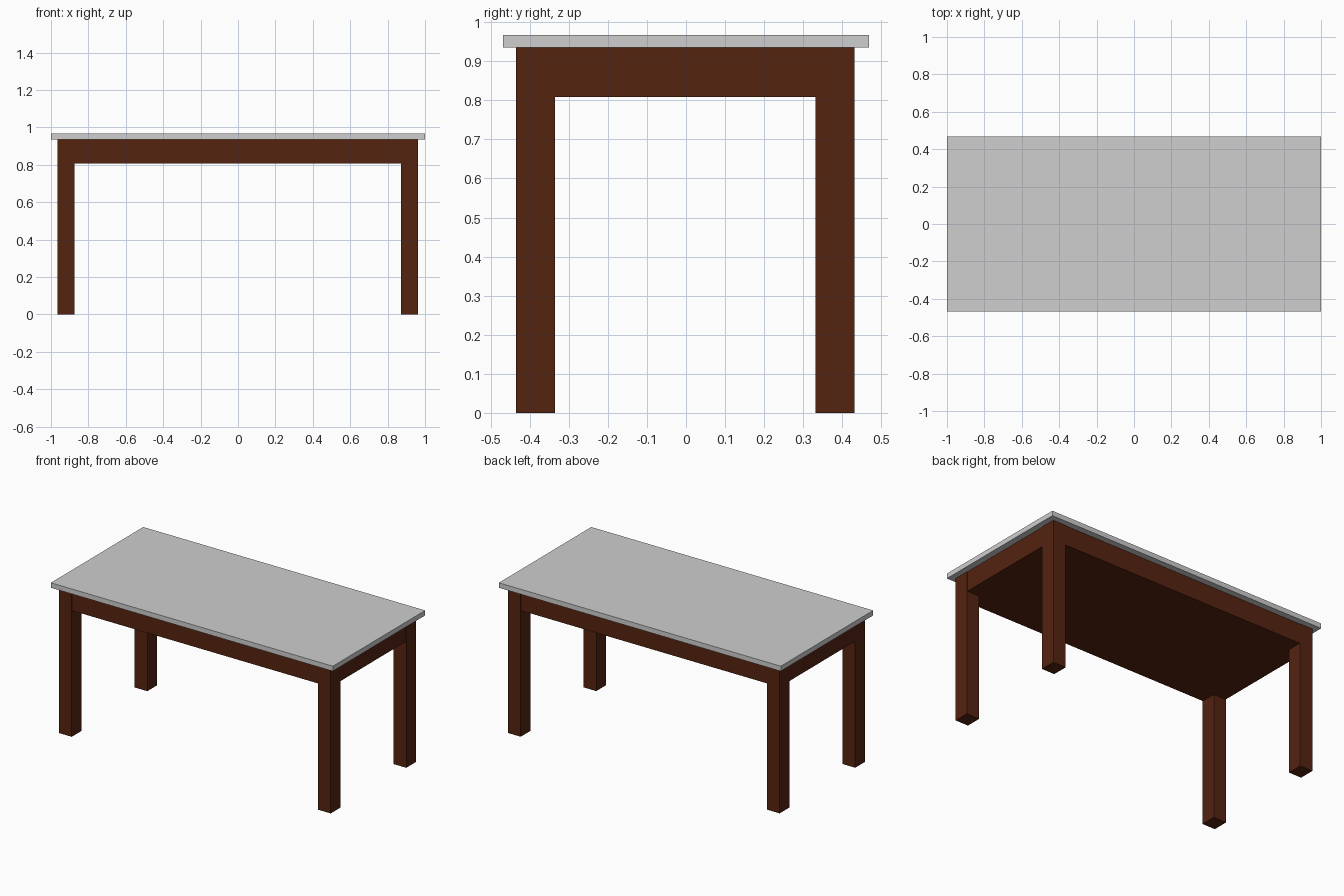
import bpy

if "Cube" in bpy.data.objects:
    bpy.data.objects.remove(bpy.data.objects["Cube"])


def material(name, rgb):
    m = bpy.data.materials.new(name)
    m.diffuse_color = (*rgb, 1.0)
    m.use_nodes = True
    m.node_tree.nodes["Principled BSDF"].inputs["Base Color"].default_value = m.diffuse_color
    return m


wood = material("dark brown wood", (0.09, 0.017, 0.005))
grey = material("light grey", (0.62, 0.62, 0.62))


def box(name, x, y, z, mat):
    """Box from (min, max) ranges on each axis."""
    bpy.ops.mesh.primitive_cube_add(size=1)
    ob = bpy.context.object
    ob.name = name
    ranges = (x, y, z)
    ob.location = [(a + b) / 2 for a, b in ranges]
    ob.scale = [b - a for a, b in ranges]
    bpy.ops.object.transform_apply(location=True, rotation=False, scale=True)
    ob.data.materials.append(mat)
    return ob


TOP_Z, UNDER_Z, APRON_Z = 0.967, 0.935, 0.808

# Tabletop
box("tabletop", (-1, 1), (-0.468, 0.468), (UNDER_Z, TOP_Z), grey)

# Solid apron block under the top, almost flush with the legs
box("apron", (-0.963, 0.959), (-0.432, 0.428), (APRON_Z, UNDER_Z), wood)

# Four square legs
for side, x in (("left", (-0.966, -0.875)), ("right", (0.871, 0.962))):
    for end, y in (("front", (-0.435, -0.335)), ("back", (0.331, 0.431))):
        box(f"{end}_{side}_leg", x, y, (0, UNDER_Z), wood)
